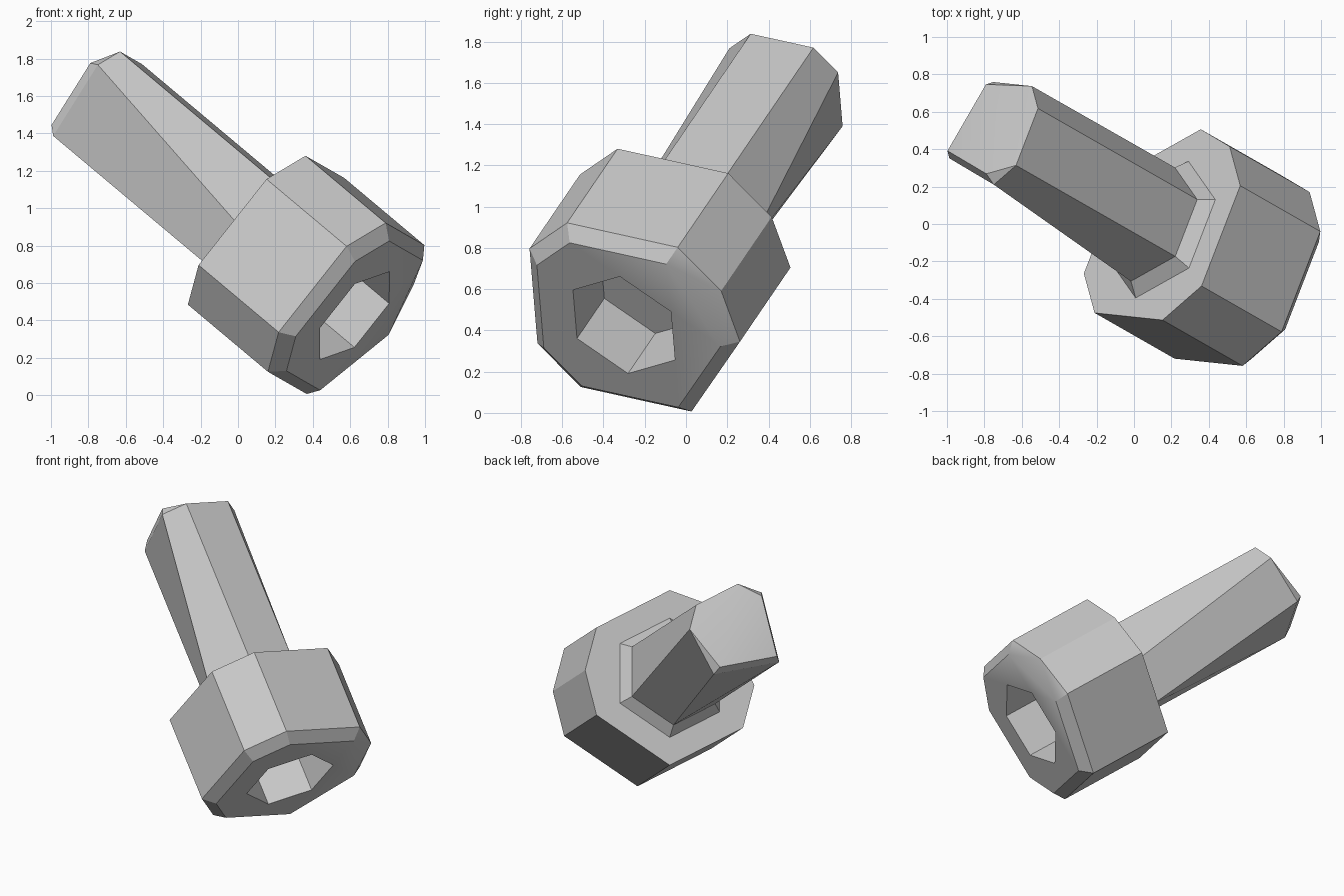
import bpy, bmesh, math
from mathutils import Vector

old = bpy.data.objects.get("Cube")
if old:
    bpy.data.objects.remove(old, do_unlink=True)

# Tilted frame: origin under the head, axis pointing to the shaft tip
origin = Vector((0.15, -0.03, 0.823))
axis = Vector((-0.70, 0.40, 0.587)).normalized()
u = Vector((0.21, -0.30, 0.455))
u = (u - axis * u.dot(axis)).normalized()
v = axis.cross(u)

steel = bpy.data.materials.new("steel grey")
steel.use_nodes = True
grey = (0.58, 0.58, 0.58, 1)
steel.diffuse_color = grey
steel.node_tree.nodes["Principled BSDF"].inputs["Base Color"].default_value = grey


def ring(bm, slots, radius, height):
    """Vertices at chosen twelfths of a turn, keyed by slot."""
    out = {}
    for k in slots:
        a = math.radians(30 * (k - 1))
        p = origin + radius * (u * math.cos(a) + v * math.sin(a)) + axis * height
        out[k] = bm.verts.new(p)
    return out


def pairs(r):
    keys = list(r)
    return list(zip(keys, keys[1:] + keys[:1]))


def bridge(bm, a, b):
    """Join two rings whose corners correspond in order."""
    for (a0, a1), (b0, b1) in zip(pairs(a), pairs(b)):
        bm.faces.new((a[a0], a[a1], b[b1], b[b0]))


def chamfer(bm, outer, inner):
    """Join two rings where some inner corners are collapsed."""
    for p, q in pairs(outer):
        corners = [outer[p], outer[q]] + [inner[k] for k in (q, p) if k in inner]
        if len(corners) > 2:
            bm.faces.new(corners)


def finish(bm, name):
    bmesh.ops.recalc_face_normals(bm, faces=bm.faces[:])
    mesh = bpy.data.meshes.new(name)
    bm.to_mesh(mesh)
    bm.free()
    obj = bpy.data.objects.new(name, mesh)
    bpy.context.collection.objects.link(obj)
    mesh.materials.append(steel)
    bpy.ops.object.select_all(action='DESELECT')
    obj.select_set(True)
    bpy.context.view_layer.objects.active = obj
    bpy.ops.object.shade_smooth_by_angle(angle=math.radians(25))


# Head: faceted cylinder with bevelled rim and hexagonal socket
bm = bmesh.new()
slots = (0, 1, 3, 4, 5, 7, 9, 10)
back = ring(bm, slots, 0.587, 0)
front = ring(bm, slots, 0.587, -0.61)
rim = ring(bm, [k for k in slots if k != 4], 0.512, -0.675)
bm.faces.new(back.values())
bridge(bm, back, front)
chamfer(bm, front, rim)
bm.faces.new((rim[3], front[4], rim[5]))
mouth = ring(bm, range(0, 12, 2), 0.30, -0.675)
floor = ring(bm, range(0, 12, 2), 0.30, -0.345)
bridge(bm, mouth, floor)
bm.faces.new(floor.values())
edges = []
for loop in (rim, mouth):
    for p, q in pairs(loop):
        e = bm.edges.get((loop[p], loop[q]))
        edges.append(e or bm.edges.new((loop[p], loop[q])))
bmesh.ops.triangle_fill(bm, edges=edges, use_beauty=True, normal=-axis)
finish(bm, "screw_head")

# Shaft: flared collar, slightly twisted facets and partly bevelled tip
bm = bmesh.new()
hexagon = (11, 1, 3, 5, 7, 9)
collar = ring(bm, hexagon, 0.40, 0)
base = ring(bm, hexagon, 0.333, 0.07)
end = ring(bm, (0, 1, 3, 4, 6, 9), 0.333, 1.283)
tip = ring(bm, (0, 6, 9), 0.29, 1.34)
bridge(bm, collar, base)
bridge(bm, base, end)
chamfer(bm, end, tip)
bm.faces.new(tip.values())
bm.faces.new((tip[0], end[1], end[3], end[4], tip[6]))
finish(bm, "screw_shaft")
